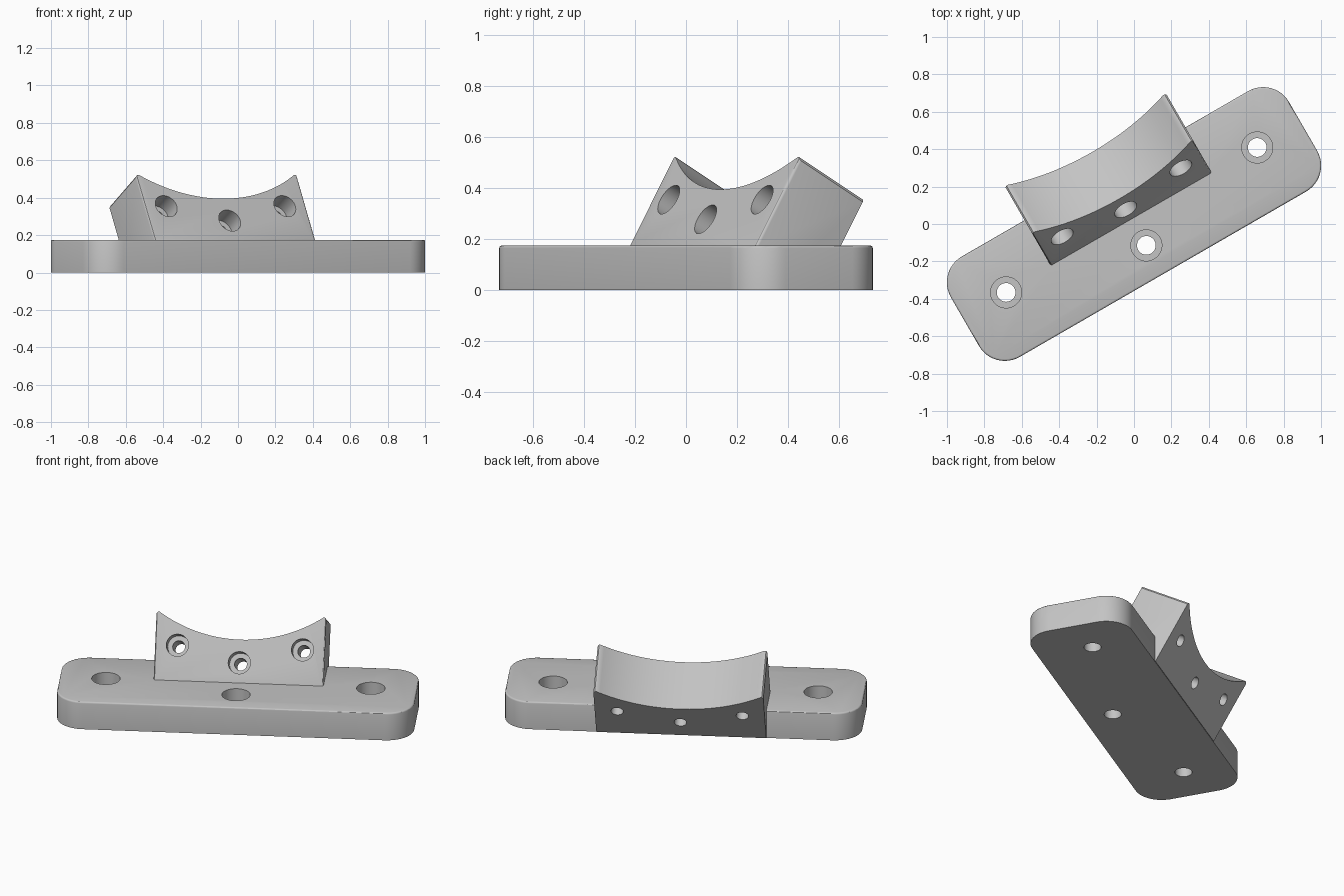
import bpy
import bmesh
from math import radians, sin, cos, sqrt, pi
from mathutils import Matrix, Vector

cube = bpy.data.objects.get("Cube")
if cube:
    bpy.data.objects.remove(cube, do_unlink=True)

grey = bpy.data.materials.new("plain grey")
grey.use_nodes = True
grey.diffuse_color = (0.55, 0.55, 0.55, 1)
grey.node_tree.nodes["Principled BSDF"].inputs["Base Color"].default_value = grey.diffuse_color

# Everything is turned about z; the cradle also leans back
TURN = Matrix.Rotation(radians(30), 4, "Z")
LEAN = TURN @ Matrix.Translation((0, -0.072, 0)) @ Matrix.Rotation(radians(60), 4, "X")

HALF_L, HALF_W, CORNER, HEIGHT = 1.044, 0.31, 0.16, 0.175
CRADLE_W, CRADLE_T, FOOT = 0.497, 0.334, 0.193
RADIUS, DIP, CHORD = 0.855, 0.456, 0.478


def prism(name, outline, low, high, matrix, bevel_rule, width):
    """Extrude a flat outline from low to high, rounding the chosen edges."""
    bm = bmesh.new()
    face = bm.faces.new([bm.verts.new((x, y, low)) for x, y in outline])
    top = bmesh.ops.extrude_face_region(bm, geom=[face])["geom"]
    verts = [g for g in top if isinstance(g, bmesh.types.BMVert)]
    bmesh.ops.translate(bm, verts=verts, vec=(0, 0, high - low))
    edges = [e for e in bm.edges if all(bevel_rule(v.co) for v in e.verts)]
    bmesh.ops.bevel(bm, geom=edges, offset=width, segments=3, profile=0.5, affect="EDGES")
    return finish(name, bm, matrix)


def finish(name, bm, matrix):
    bmesh.ops.transform(bm, matrix=matrix, verts=bm.verts)
    bmesh.ops.recalc_face_normals(bm, faces=bm.faces)
    mesh = bpy.data.meshes.new(name)
    bm.to_mesh(mesh)
    bm.free()
    mesh.materials.append(grey)
    obj = bpy.data.objects.new(name, mesh)
    bpy.context.collection.objects.link(obj)
    return obj


def cylinder(radius, low, high, x, y, matrix):
    bm = bmesh.new()
    bmesh.ops.create_cone(bm, cap_ends=True, segments=48, radius1=radius, radius2=radius,
                          depth=high - low,
                          matrix=Matrix.Translation((x, y, (low + high) / 2)))
    cutter = finish("hole_cutter", bm, matrix)
    cutter.hide_render = True
    return cutter


def combine(target, other, operation):
    mod = target.modifiers.new("combine", "BOOLEAN")
    mod.operation = operation
    mod.solver = "EXACT"
    mod.object = other
    bpy.context.view_layer.objects.active = target
    bpy.ops.object.modifier_apply(modifier=mod.name)
    bpy.data.objects.remove(other, do_unlink=True)


# Base plate with rounded corners and a softened top edge
outline = []
for quarter, (sx, sy) in enumerate([(1, 1), (-1, 1), (-1, -1), (1, -1)]):
    for i in range(13):
        a = (quarter + i / 12) * pi / 2
        outline.append((sx * (HALF_L - CORNER) + CORNER * cos(a),
                        sy * (HALF_W - CORNER) + CORNER * sin(a)))
bracket = prism("mounting_bracket", outline, 0, HEIGHT, TURN,
                lambda c: c.z > HEIGHT - 0.001, 0.01)

# Leaning cradle with a concave saddle and blunted tips
outline = [(-CRADLE_W, FOOT), (CRADLE_W, FOOT), (CRADLE_W, 0.592), (0.488, 0.603)]
for i in range(49):
    u = CHORD * (1 - i / 24)
    outline.append((u, DIP + RADIUS - sqrt(RADIUS ** 2 - u ** 2)))
outline += [(-0.488, 0.603), (-CRADLE_W, 0.592)]
cradle = prism("cradle", outline, -CRADLE_T, 0, LEAN,
               lambda c: c.z > -0.001 and abs(c.x) > CRADLE_W - 0.001, 0.012)
combine(bracket, cradle, "UNION")

# Stepped screw holes: straight down in the plate, square to the face in the cradle
for x, y in [(-0.775, 0.025), (0, -0.132), (0.775, 0.025)]:
    combine(bracket, cylinder(0.05, -0.1, 0.3, x, y, TURN), "DIFFERENCE")
    combine(bracket, cylinder(0.083, HEIGHT - 0.1, 0.21, x, y, TURN), "DIFFERENCE")
for x, y in [(-0.366, 0.41), (0, 0.321), (0.366, 0.41)]:
    combine(bracket, cylinder(0.036, -0.5, 0.1, x, y, LEAN), "DIFFERENCE")
    combine(bracket, cylinder(0.065, -0.11, 0.1, x, y, LEAN), "DIFFERENCE")

# Smooth curves, crisp edges
bpy.ops.object.select_all(action="DESELECT")
bracket.select_set(True)
bpy.context.view_layer.objects.active = bracket
bpy.ops.object.shade_smooth_by_angle(angle=radians(30))
